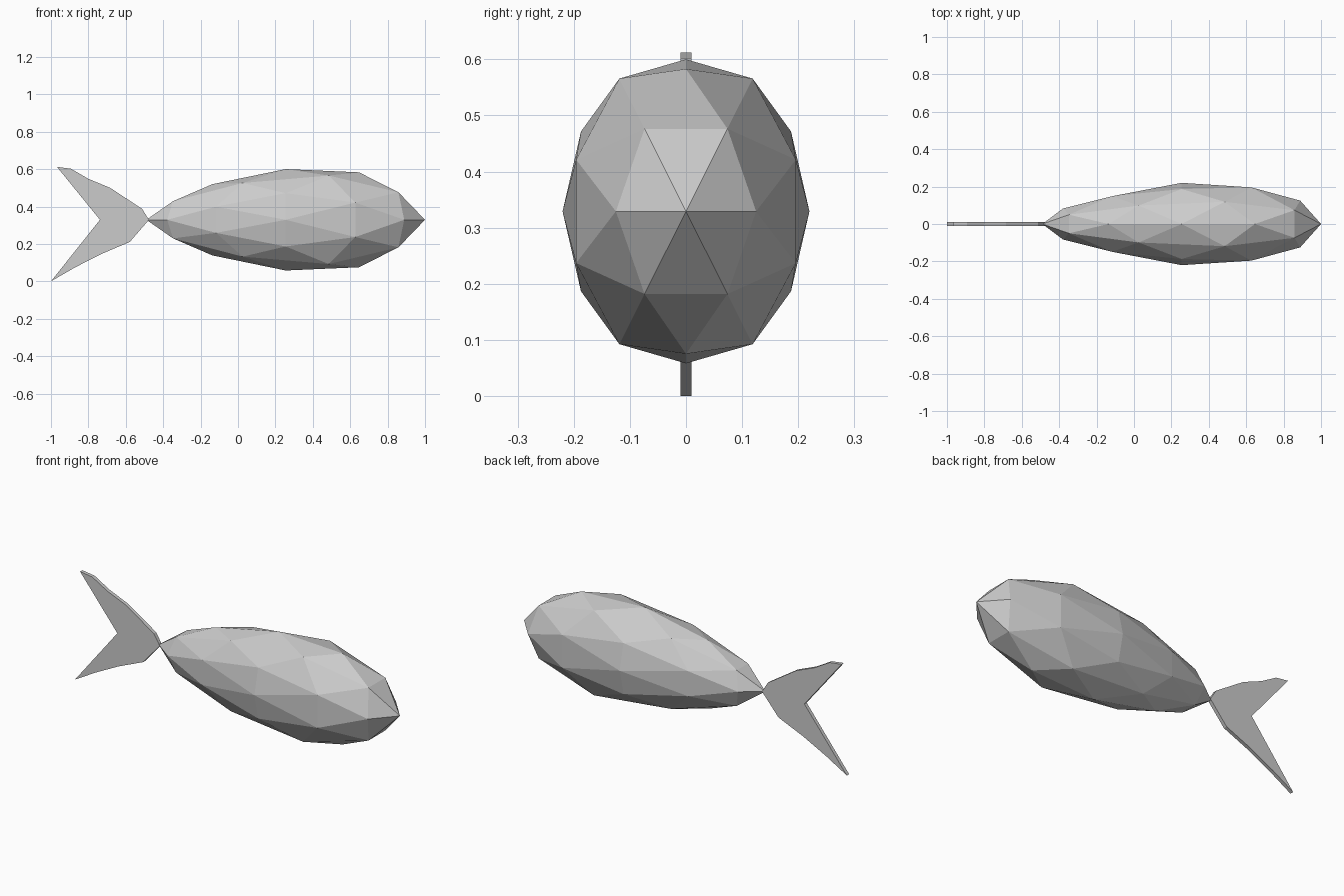
import bpy, bmesh
from math import atan2
from mathutils import Matrix

if "Cube" in bpy.data.objects:
    bpy.data.objects.remove(bpy.data.objects["Cube"])

MID_Z = 0.329


def add_object(name, bm):
    bmesh.ops.recalc_face_normals(bm, faces=bm.faces)
    mesh = bpy.data.meshes.new(name)
    bm.to_mesh(mesh)
    bm.free()
    obj = bpy.data.objects.new(name, mesh)
    bpy.context.collection.objects.link(obj)
    return obj


def girth(u):
    # narrower towards the tail, fuller just behind the nose
    return 1 + 0.33 * u if u < 0 else 1 + 0.35 * u - 0.3 * u * u


# Body: faceted icosphere turned so an edge midpoint is the nose, then stretched
bm = bmesh.new()
bmesh.ops.create_icosphere(bm, subdivisions=2, radius=1)
bmesh.ops.rotate(bm, verts=bm.verts, matrix=Matrix.Rotation(-atan2(0.5257, 0.8507), 3, 'Y'))
for v in bm.verts:
    g = girth(v.co.x)
    v.co = (0.255 + 0.745 * v.co.x, 0.22 * g * v.co.y, MID_Z + 0.271 * g * v.co.z)
add_object("body", bm)

# Tail fin: forked outline extruded to a thin plate
outline = [(-0.968, 0.612), (-0.893, 0.602), (-0.80, 0.548), (-0.684, 0.50),
           (-0.513, 0.388), (-0.476, 0.329), (-0.578, 0.211), (-0.733, 0.145),
           (-0.872, 0.074), (-1.0, 0.0), (-0.738, 0.329)]
bm = bmesh.new()
face = bm.faces.new([bm.verts.new((x, -0.01, z)) for x, z in outline])
ext = bmesh.ops.extrude_face_region(bm, geom=[face])
bmesh.ops.translate(bm, vec=(0, 0.02, 0),
                    verts=[e for e in ext["geom"] if isinstance(e, bmesh.types.BMVert)])
if not face.is_valid or len([f for f in bm.faces if len(f.verts) > 4]) < 2:
    bm.faces.new([v for v in bm.verts if v.co.y < 0])
add_object("tail_fin", bm)
